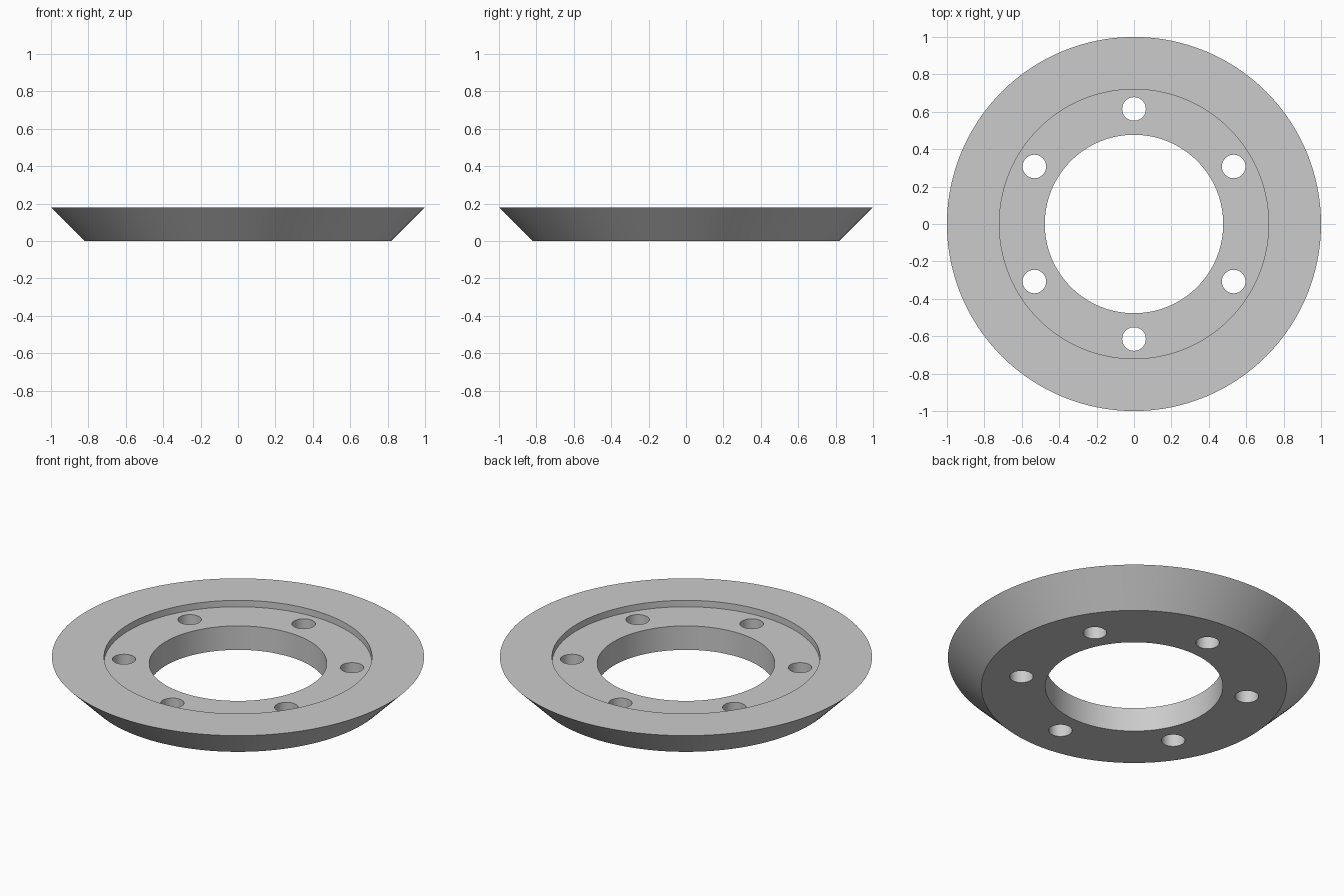
import bpy, bmesh
from math import pi, radians
from mathutils import Matrix

cube = bpy.data.objects.get("Cube")
if cube:
    bpy.data.objects.remove(cube, do_unlink=True)

HEIGHT, FLOOR = 0.18, 0.142
BORE_R, RECESS_R, BASE_R, RIM_R = 0.477, 0.72, 0.82, 1.0
BOLT_R, HOLE_R, HOLES = 0.615, 0.063, 6

grey = bpy.data.materials.new("plain grey")
grey.use_nodes = True
colour = (0.6, 0.6, 0.6, 1)
grey.diffuse_color = colour
grey.node_tree.nodes["Principled BSDF"].inputs["Base Color"].default_value = colour


def make_object(name, bm):
    bmesh.ops.recalc_face_normals(bm, faces=bm.faces)
    mesh = bpy.data.meshes.new(name)
    bm.to_mesh(mesh)
    bm.free()
    mesh.materials.append(grey)
    obj = bpy.data.objects.new(name, mesh)
    bpy.context.collection.objects.link(obj)
    return obj


# Flange ring: closed cross-section revolved around z
profile = [(BORE_R, 0), (BASE_R, 0), (RIM_R, HEIGHT),
           (RECESS_R, HEIGHT), (RECESS_R, FLOOR), (BORE_R, FLOOR)]
bm = bmesh.new()
verts = [bm.verts.new((r, 0, z)) for r, z in profile]
edges = [bm.edges.new((v, verts[i - 1])) for i, v in enumerate(verts)]
bmesh.ops.spin(bm, geom=verts + edges, cent=(0, 0, 0), axis=(0, 0, 1),
               angle=2 * pi, steps=128, use_merge=True)
bmesh.ops.remove_doubles(bm, verts=bm.verts, dist=0.0001)
ring = make_object("flange_ring", bm)

# Bolt hole cutters: six cylinders, the first on the +y axis
bm = bmesh.new()
for i in range(HOLES):
    place = (Matrix.Rotation(2 * pi * i / HOLES, 4, "Z")
             @ Matrix.Translation((0, BOLT_R, HEIGHT / 2)))
    bmesh.ops.create_cone(bm, cap_ends=True, segments=48, radius1=HOLE_R,
                          radius2=HOLE_R, depth=HEIGHT * 2, matrix=place)
cutter = make_object("bolt_hole_cutter", bm)
cutter.hide_render = True

# Drill the holes, then drop the cutter
drill = ring.modifiers.new("bolt holes", "BOOLEAN")
drill.operation = "DIFFERENCE"
drill.solver = "EXACT"
drill.object = cutter
bpy.ops.object.select_all(action="DESELECT")
bpy.context.view_layer.objects.active = ring
ring.select_set(True)
bpy.ops.object.modifier_apply(modifier=drill.name)
bpy.data.objects.remove(cutter, do_unlink=True)

# Smooth round walls with crisp rims
bpy.ops.object.shade_smooth_by_angle(angle=radians(30))
